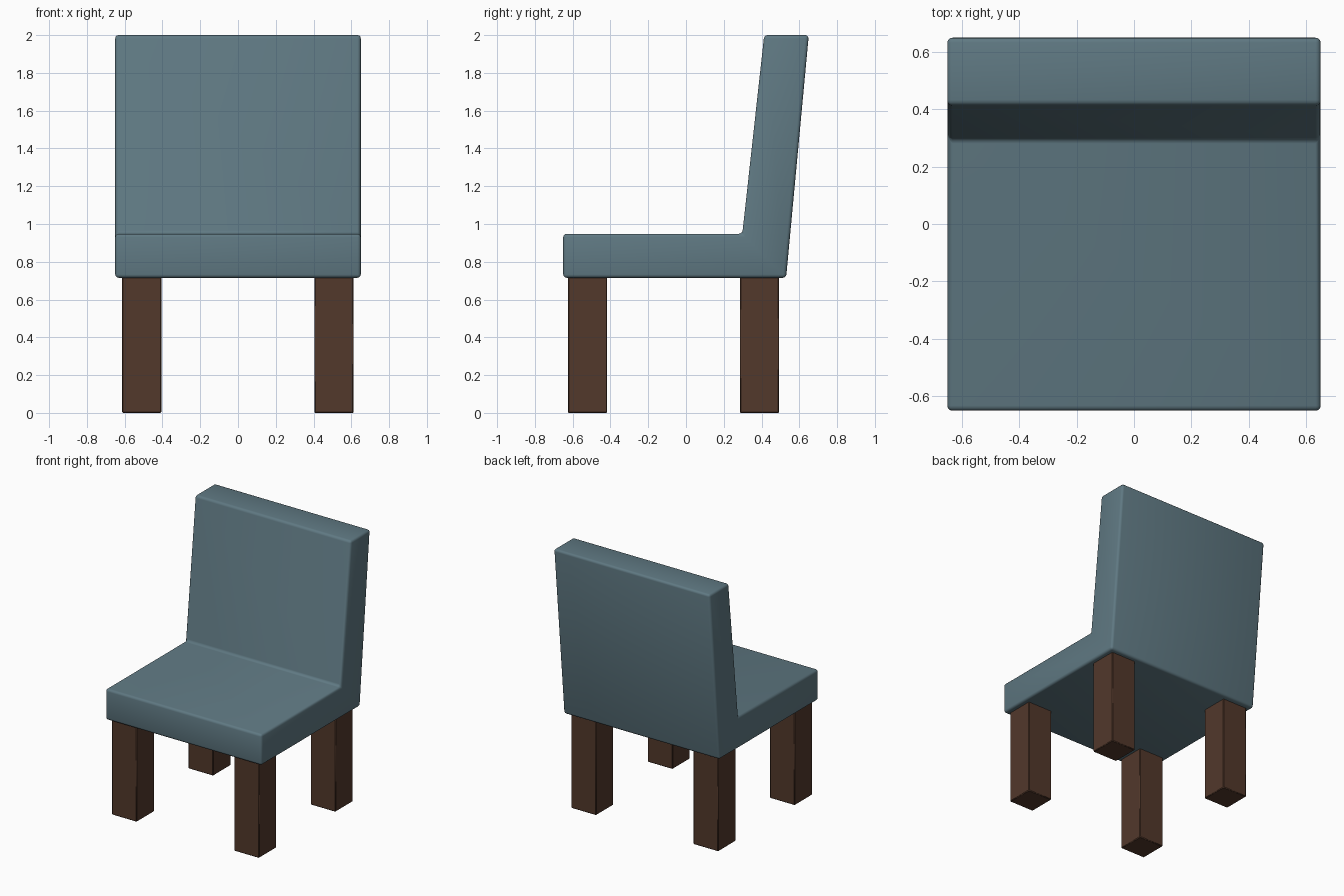
import bpy, bmesh

if "Cube" in bpy.data.objects:
    bpy.data.objects.remove(bpy.data.objects["Cube"])


def material(name, rgb):
    m = bpy.data.materials.new(name)
    m.diffuse_color = (*rgb, 1)
    m.use_nodes = True
    m.node_tree.nodes["Principled BSDF"].inputs["Base Color"].default_value = m.diffuse_color
    return m


fabric = material("blue_grey_fabric", (0.115, 0.19, 0.225))
wood = material("dark_wood", (0.085, 0.04, 0.024))


def extruded(name, profile, x0, x1, mat, bevel, segments):
    """Extrude a (y, z) outline along x and round its edges."""
    bm = bmesh.new()
    face = bm.faces.new([bm.verts.new((x0, y, z)) for y, z in profile])
    ext = bmesh.ops.extrude_face_region(bm, geom=[face])
    moved = [v for v in ext["geom"] if isinstance(v, bmesh.types.BMVert)]
    bmesh.ops.translate(bm, verts=moved, vec=(x1 - x0, 0, 0))
    bmesh.ops.recalc_face_normals(bm, faces=bm.faces)
    bmesh.ops.bevel(bm, geom=list(bm.edges), offset=bevel, segments=segments,
                    profile=0.5, affect='EDGES')
    bmesh.ops.recalc_face_normals(bm, faces=bm.faces)
    mesh = bpy.data.meshes.new(name)
    bm.to_mesh(mesh)
    bm.free()
    mesh.materials.append(mat)
    ob = bpy.data.objects.new(name, mesh)
    bpy.context.collection.objects.link(ob)
    bpy.ops.object.select_all(action='DESELECT')
    ob.select_set(True)
    bpy.context.view_layer.objects.active = ob
    bpy.ops.object.shade_smooth_by_angle(angle=0.7)
    return ob


# Upholstered seat and reclined back in one L-shaped body
outline = [(-0.65, 0.715), (0.53, 0.715), (0.65, 2.0),
           (0.414, 2.0), (0.298, 0.948), (-0.65, 0.948)]
extruded("seat_and_back", outline, -0.65, 0.65, fabric, 0.018, 3)

# Four square legs
for row, y in (("front", -0.521), ("back", 0.389)):
    for side, x in (("left", -0.51), ("right", 0.508)):
        h = 0.104
        square = [(y - h, 0), (y + h, 0), (y + h, 0.73), (y - h, 0.73)]
        extruded(f"{row}_{side}_leg", square, x - h, x + h, wood, 0.005, 1)
